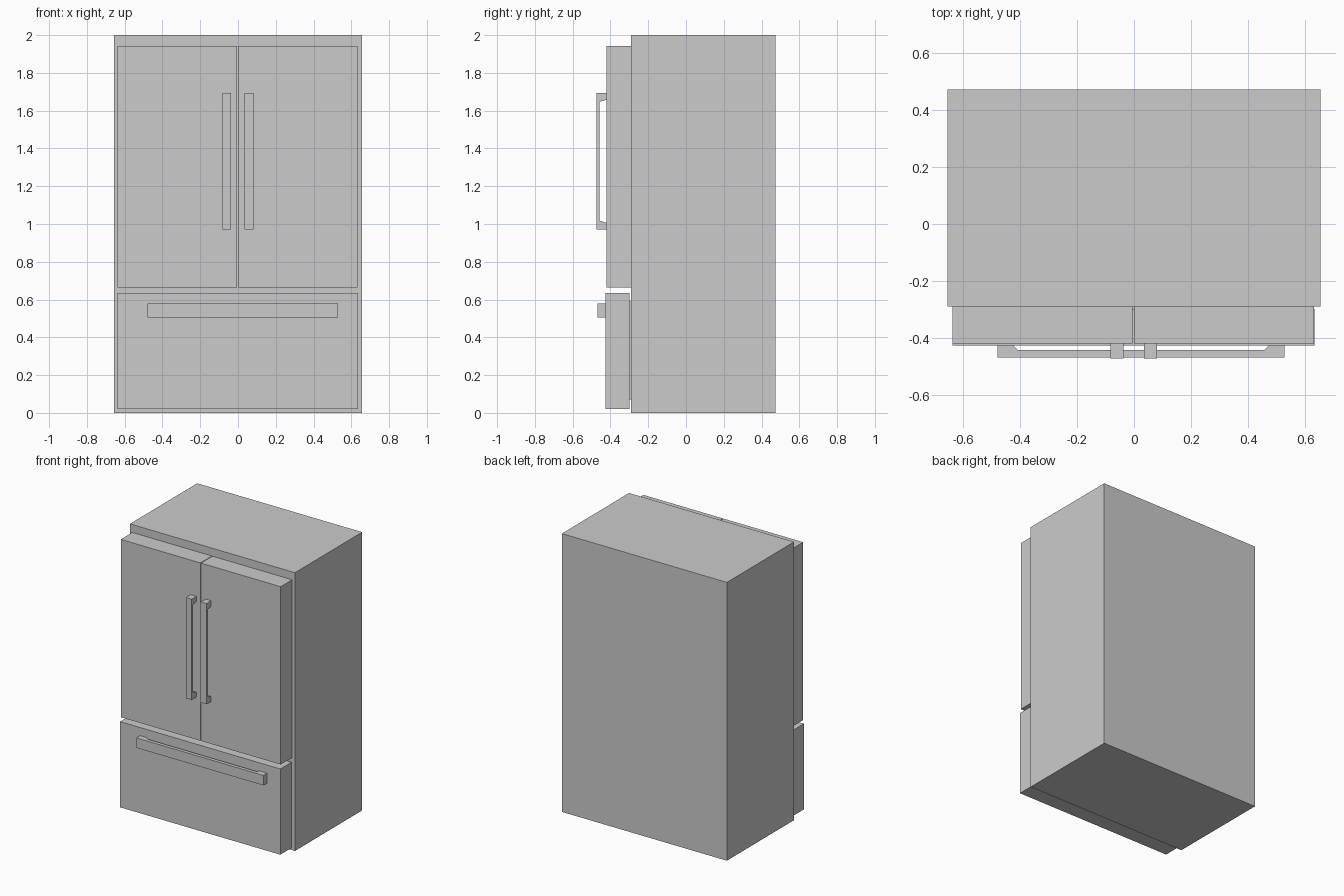
import bpy
import bmesh
from mathutils import Vector

if "Cube" in bpy.data.objects:
    bpy.data.objects.remove(bpy.data.objects["Cube"])


def box(name, x, y, z):
    """Box from (min, max) ranges on each axis."""
    bm = bmesh.new()
    bmesh.ops.create_cube(bm, size=1)
    for v in bm.verts:
        v.co = Vector([(r[0] + r[1]) / 2 + c * (r[1] - r[0])
                       for r, c in zip((x, y, z), v.co)])
    finish(name, bm)


def finish(name, bm):
    bmesh.ops.recalc_face_normals(bm, faces=bm.faces)
    mesh = bpy.data.meshes.new(name)
    bm.to_mesh(mesh)
    bm.free()
    bpy.context.collection.objects.link(bpy.data.objects.new(name, mesh))


def handle(name, length, y_front, y_bar, y_back, foot, flare, width, vertical):
    """Bracket profile running along z or x, extruded across its width."""
    a, b = length
    profile = [(a, y_back), (a, y_front), (b, y_front), (b, y_back),
               (b - foot, y_back), (b - foot - flare, y_bar),
               (a + foot + flare, y_bar), (a + foot, y_back)]

    def place(s, y, w):
        return (w, y, s) if vertical else (s, y, w)

    bm = bmesh.new()
    face = bm.faces.new([bm.verts.new(place(s, y, width[0])) for s, y in profile])
    side = bmesh.ops.extrude_face_region(bm, geom=[face])["geom"]
    bmesh.ops.translate(bm, vec=place(0, 0, width[1] - width[0]),
                        verts=[v for v in side if isinstance(v, bmesh.types.BMVert)])
    finish(name, bm)


# Cabinet
box("cabinet", (-0.656, 0.656), (-0.29, 0.473), (0, 2))

# Upper doors with their upright handles
for side, door_x, grip_x in (("left", (-0.638, -0.005), (-0.083, -0.037)),
                             ("right", (0.0, 0.633), (0.035, 0.081))):
    box(side + "_door", door_x, (-0.42, -0.29), (0.665, 1.943))
    handle(side + "_door_handle", (0.97, 1.694), -0.473, -0.459, -0.42,
           0.036, 0.012, grip_x, True)

# Freezer drawer, the seal behind it and its wide handle
box("freezer_drawer", (-0.638, 0.635), (-0.427, -0.299), (0.02, 0.636))
box("drawer_seal", (-0.6, 0.6), (-0.299, -0.29), (0.07, 0.59))
handle("drawer_handle", (-0.48, 0.53), -0.469, -0.444, -0.427,
       0.055, 0.017, (0.506, 0.578), False)
